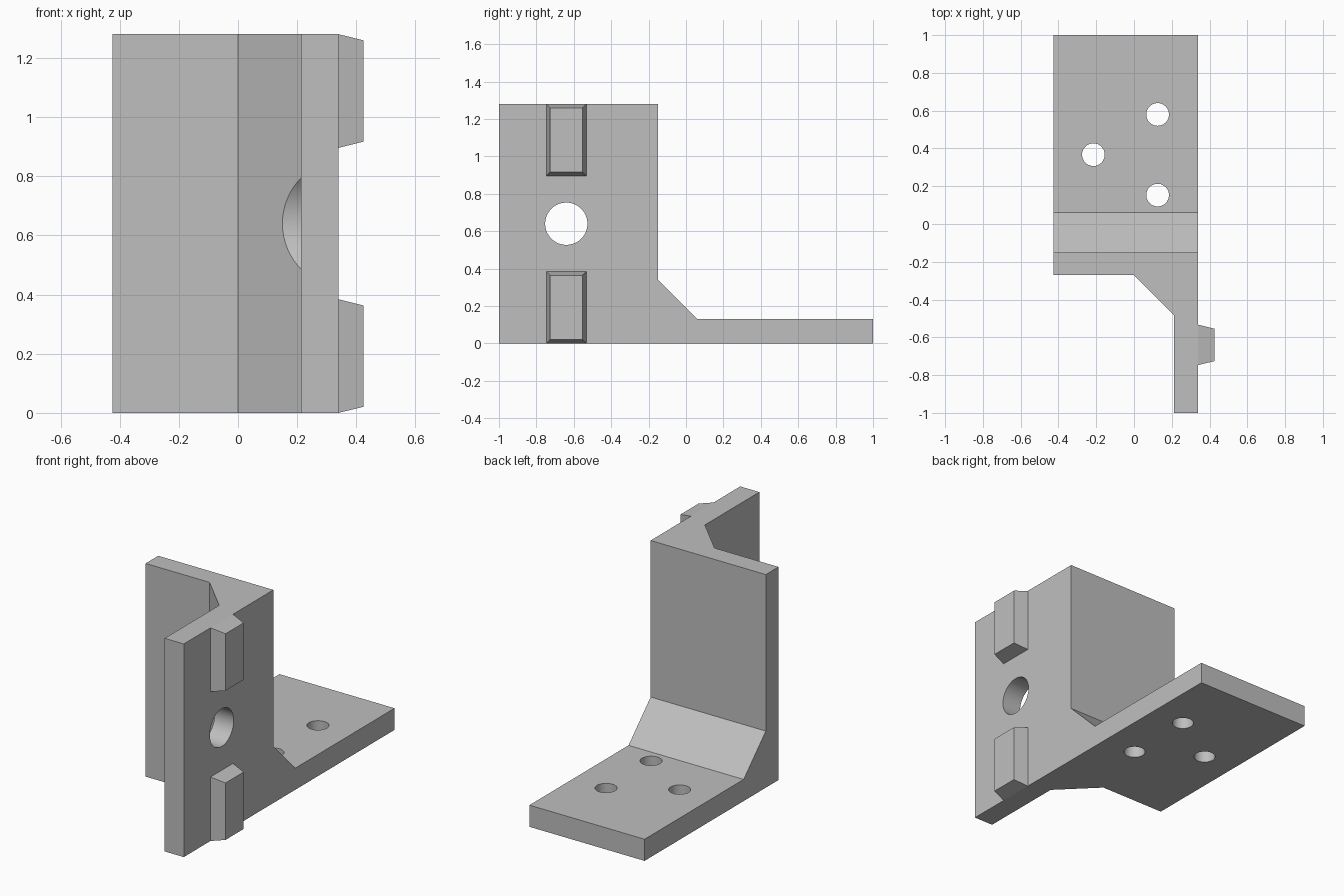
import bpy
import bmesh
from math import radians
from mathutils import Matrix, Vector

cube = bpy.data.objects.get("Cube")
if cube:
    bpy.data.objects.remove(cube, do_unlink=True)

grey = bpy.data.materials.new("plain grey")
grey.use_nodes = True
colour = (0.52, 0.52, 0.52, 1)
grey.diffuse_color = colour
grey.node_tree.nodes["Principled BSDF"].inputs["Base Color"].default_value = colour


def add_object(name, bm):
    bmesh.ops.recalc_face_normals(bm, faces=bm.faces)
    mesh = bpy.data.meshes.new(name)
    bm.to_mesh(mesh)
    bm.free()
    mesh.materials.append(grey)
    obj = bpy.data.objects.new(name, mesh)
    bpy.context.collection.objects.link(obj)
    return obj


def prism(name, points, direction):
    """Extrude a flat outline along a vector."""
    bm = bmesh.new()
    face = bm.faces.new([bm.verts.new(p) for p in points])
    new = bmesh.ops.extrude_face_region(bm, geom=[face])["geom"]
    verts = [v for v in new if isinstance(v, bmesh.types.BMVert)]
    bmesh.ops.translate(bm, verts=verts, vec=Vector(direction))
    return add_object(name, bm)


def cylinder(name, centre, radius, depth, axis):
    turn = Matrix.Rotation(radians(90), 4, "Y") if axis == "X" else Matrix()
    bm = bmesh.new()
    bmesh.ops.create_cone(bm, cap_ends=True, segments=64, radius1=radius,
                          radius2=radius, depth=depth,
                          matrix=Matrix.Translation(centre) @ turn)
    return add_object(name, bm)


def combine(target, tool, operation):
    """Apply an exact boolean and remove the tool."""
    tool.hide_render = True
    mod = target.modifiers.new(operation, "BOOLEAN")
    mod.operation = operation
    mod.solver = "EXACT"
    mod.object = tool
    bpy.context.view_layer.objects.active = target
    bpy.ops.object.modifier_apply(modifier=mod.name)
    bpy.data.objects.remove(tool, do_unlink=True)


LEFT, RIGHT, HEIGHT = -0.425, 0.34, 1.28
BOLT_Y, BOLT_Z = -0.64, HEIGHT / 2

# Upright angled wall
plan = [(LEFT, -0.15), (LEFT, -0.27), (0, -0.27), (0.213, -0.483),
        (0.213, -1), (RIGHT, -1), (RIGHT, -0.15)]
bracket = prism("bracket_body", [(x, y, 0) for x, y in plan], (0, 0, HEIGHT))

# Foot plate with sloping fillet
side = [(-0.15, 0), (1, 0), (1, 0.13), (0.06, 0.13), (-0.15, 0.34)]
foot = prism("foot_plate", [(LEFT, y, z) for y, z in side], (RIGHT - LEFT, 0, 0))
combine(bracket, foot, "UNION")

# Bolt hole and the clearance pocket that bites into the chamfer
combine(bracket, cylinder("bolt_cutter", (0.3, BOLT_Y, BOLT_Z), 0.113, 0.4, "X"),
        "DIFFERENCE")
combine(bracket, cylinder("pocket_cutter", (0.013, BOLT_Y, BOLT_Z), 0.22, 0.4, "X"),
        "DIFFERENCE")

# Screw holes in the foot
for x, y in ((0.125, 0.58), (-0.215, 0.367), (0.125, 0.153)):
    combine(bracket, cylinder("screw_cutter", (x, y, 0.05), 0.06, 0.3, "Z"),
            "DIFFERENCE")

# Tapered locating tabs above and below the bolt hole
for name, z in (("upper_tab", HEIGHT - 0.192), ("lower_tab", 0.192)):
    bm = bmesh.new()
    bmesh.ops.create_cube(bm, size=2)
    for v in bm.verts:
        outer = v.co.x > 0
        taper = 0.021 if outer else 0
        v.co = (0.425 if outer else RIGHT,
                BOLT_Y + v.co.y * (0.107 - taper),
                z + v.co.z * (0.192 - taper))
    add_object(name, bm)

# Smooth hole walls, sharp everywhere else
bpy.ops.object.select_all(action="DESELECT")
bracket.select_set(True)
bpy.context.view_layer.objects.active = bracket
bpy.ops.object.shade_smooth_by_angle(angle=radians(30))
